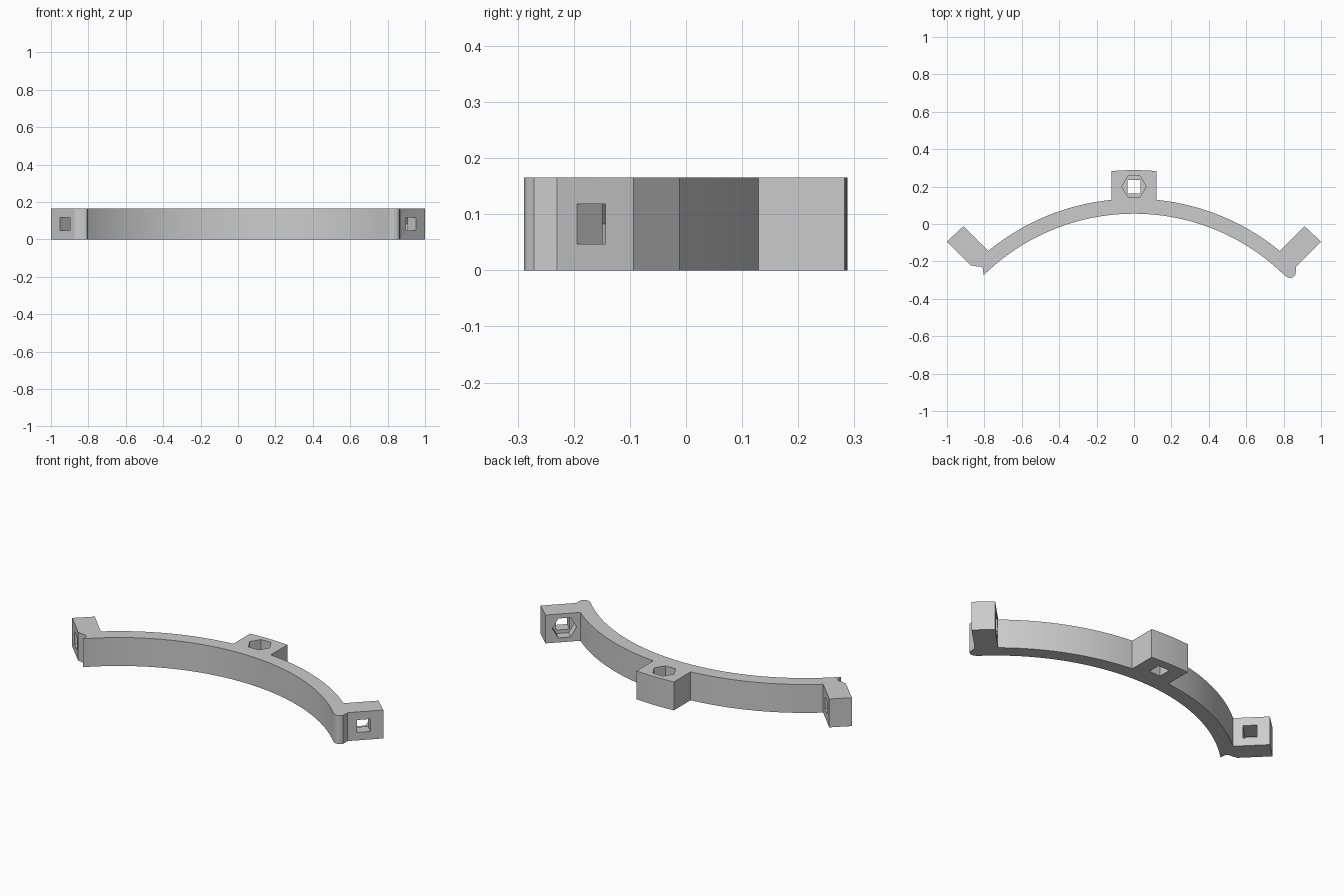
import bpy, bmesh
from math import sin, cos, asin, pi, radians
from mathutils import Matrix

cube = bpy.data.objects.get("Cube")
if cube:
    bpy.data.objects.remove(cube, do_unlink=True)

HEIGHT = 0.165
CENTRE_Y = -1.092
R_IN, R_OUT, R_BLOCK = 1.147, 1.227, 1.38

grey = bpy.data.materials.new("light grey")
grey.use_nodes = True
colour = (0.6, 0.6, 0.6, 1)
grey.diffuse_color = colour
grey.node_tree.nodes["Principled BSDF"].inputs["Base Color"].default_value = colour


def arc(radius, x0, x1, n):
    """Points on the bracket's common circle from x0 to x1."""
    a0, a1 = asin(x0 / radius), asin(x1 / radius)
    angles = [a0 + (a1 - a0) * i / n for i in range(n + 1)]
    return [(radius * sin(a), CENTRE_Y + radius * cos(a)) for a in angles]


def prism(name, points, z0, z1, matrix=Matrix()):
    """Extrude a closed profile between two heights."""
    bm = bmesh.new()
    base = bm.faces.new([bm.verts.new((x, y, z0)) for x, y in points])
    top = bmesh.ops.extrude_face_region(bm, geom=[base])["geom"]
    verts = [v for v in top if isinstance(v, bmesh.types.BMVert)]
    bmesh.ops.translate(bm, verts=verts, vec=(0, 0, z1 - z0))
    bmesh.ops.recalc_face_normals(bm, faces=bm.faces)
    bm.transform(matrix)
    mesh = bpy.data.meshes.new(name)
    bm.to_mesh(mesh)
    bm.free()
    mesh.materials.append(grey)
    obj = bpy.data.objects.new(name, mesh)
    bpy.context.collection.objects.link(obj)
    return obj


def cut(target, cutter):
    """Subtract the cutter and remove it."""
    cutter.hide_render = True
    mod = target.modifiers.new("hole", 'BOOLEAN')
    mod.operation = 'DIFFERENCE'
    mod.solver = 'EXACT'
    mod.object = cutter
    bpy.context.view_layer.objects.active = target
    bpy.ops.object.modifier_apply(modifier=mod.name)
    bpy.data.objects.remove(cutter, do_unlink=True)


# Profile pieces: angled end lugs, rounded nub, hooked lip, mounting block
lug = [(0.873, -0.221), (1.0, -0.094), (0.912, -0.012)]
nub = [(0.82, -0.285), (0.835, -0.289), (0.852, -0.284),
       (0.864, -0.271), (0.866, -0.23)]
lip = [(-0.845, -0.226), (-0.82, -0.228), (-0.807, -0.238)]
profile = (arc(R_IN, -0.805, 0.805, 64) + nub + lug
           + arc(R_OUT, 0.78, 0.12, 32)
           + arc(R_BLOCK, 0.12, -0.12, 8)
           + arc(R_OUT, -0.12, -0.78, 32)
           + [(-x, y) for x, y in reversed(lug)] + lip)
bracket = prism("curved_bracket", profile, 0, HEIGHT)

# Smooth arcs, crisp corners
bpy.ops.object.select_all(action='DESELECT')
bracket.select_set(True)
bpy.context.view_layer.objects.active = bracket
bpy.ops.object.shade_smooth_by_angle(angle=radians(20))

# Bolt holes and hexagonal nut pockets
S = 0.036
square = [(-S, -S), (S, -S), (S, S), (-S, S)]
hexagon = [(0.065 * cos(k * pi / 3), 0.065 * sin(k * pi / 3)) for k in range(6)]

block = Matrix.Translation((0, 0.2, 0))
cut(bracket, prism("block_hole", square, -0.1, 0.3, block))
cut(bracket, prism("block_nut_pocket", hexagon, 0.08, 0.3, block))

for side in (1, -1):
    lug_frame = (Matrix.Translation((side * 0.883, -0.127, HEIGHT / 2))
                 @ Matrix.Rotation(side * pi / 4, 4, 'Z')
                 @ Matrix.Rotation(pi / 2, 4, 'X'))
    cut(bracket, prism("lug_hole", square, -0.1, 0.1, lug_frame))
    if side == 1:
        cut(bracket, prism("lug_nut_pocket", hexagon, -0.1, -0.005, lug_frame))
